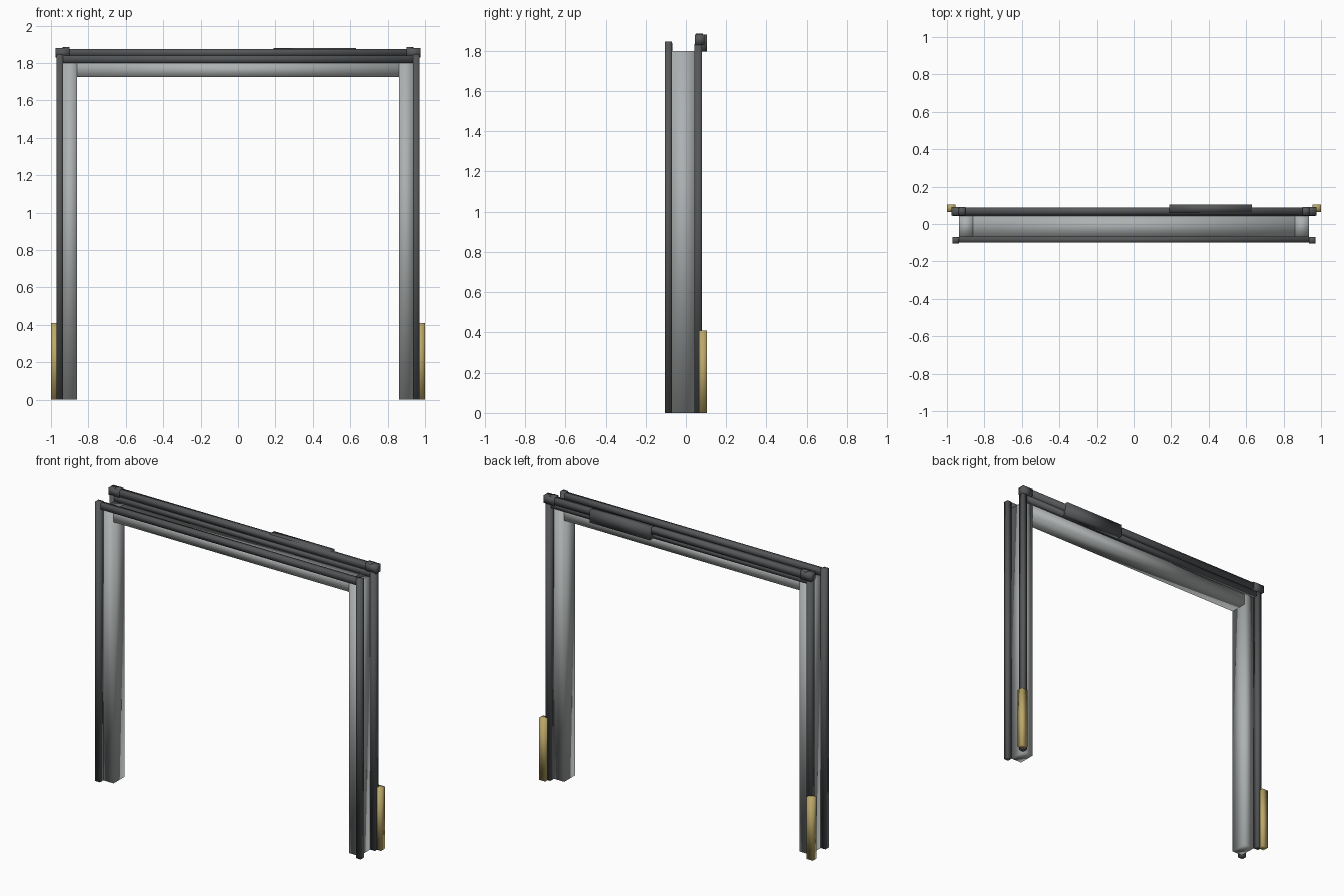
import bpy

cube = bpy.data.objects.get("Cube")
if cube:
    bpy.data.objects.remove(cube, do_unlink=True)


def material(name, rgb):
    m = bpy.data.materials.new(name)
    m.use_nodes = True
    color = (*rgb, 1)
    m.diffuse_color = color
    bsdf = m.node_tree.nodes["Principled BSDF"]
    bsdf.inputs["Base Color"].default_value = color
    bsdf.inputs["Roughness"].default_value = 0.6
    return m


LINER = material("light grey", (0.42, 0.44, 0.44))
TRACK = material("charcoal", (0.09, 0.095, 0.1))
BRASS = material("dull yellow", (0.5, 0.39, 0.14))


def box(name, x, y, z, mat):
    """Softly shaded box given its (min, max) extent on each axis."""
    bpy.ops.mesh.primitive_cube_add(size=1)
    ob = bpy.context.object
    ob.name = name
    for v in ob.data.vertices:
        for i, (lo, hi) in enumerate((x, y, z)):
            v.co[i] = lo if v.co[i] < 0 else hi
    ob.data.materials.append(mat)
    bpy.ops.object.shade_smooth()
    return ob


def pair(name, x, y, z, mat):
    """The same box on the left (+x) and the right (-x)."""
    box("left_" + name, x, y, z, mat)
    box("right_" + name, (-x[1], -x[0]), y, z, mat)


FRONT, DEPTH, BACK = (-0.105, -0.07), (-0.07, 0.043), (0.043, 0.08)

# Door lining
pair("jamb", (0.86, 0.935), DEPTH, (0, 1.8), LINER)
box("head_lining", (-0.86, 0.86), DEPTH, (1.725, 1.8), LINER)

# Front and back casing
pair("front_casing", (0.935, 0.97), FRONT, (0, 1.845), TRACK)
box("front_head_casing", (-0.935, 0.935), (-0.1, -0.068), (1.8, 1.84), TRACK)
pair("back_casing", (0.935, 0.97), BACK, (0, 1.835), TRACK)
box("back_head_casing", (-0.935, 0.935), (0.043, 0.075), (1.8, 1.832), TRACK)

# Top rail with end caps, lugs and drive housing
box("top_rail", (-0.95, 0.95), (0.05, 0.088), (1.835, 1.875), TRACK)
pair("rail_cap", (0.9, 0.977), (0.045, 0.092), (1.83, 1.88), TRACK)
pair("rail_lug", (0.9, 0.937), (0.05, 0.085), (1.87, 1.885), TRACK)
box("drive_housing", (0.19, 0.63), (0.062, 0.105), (1.797, 1.88), TRACK)

# Guards at the foot of the back casing
pair("foot_guard", (0.955, 1.0), (0.064, 0.105), (0, 0.41), BRASS)
